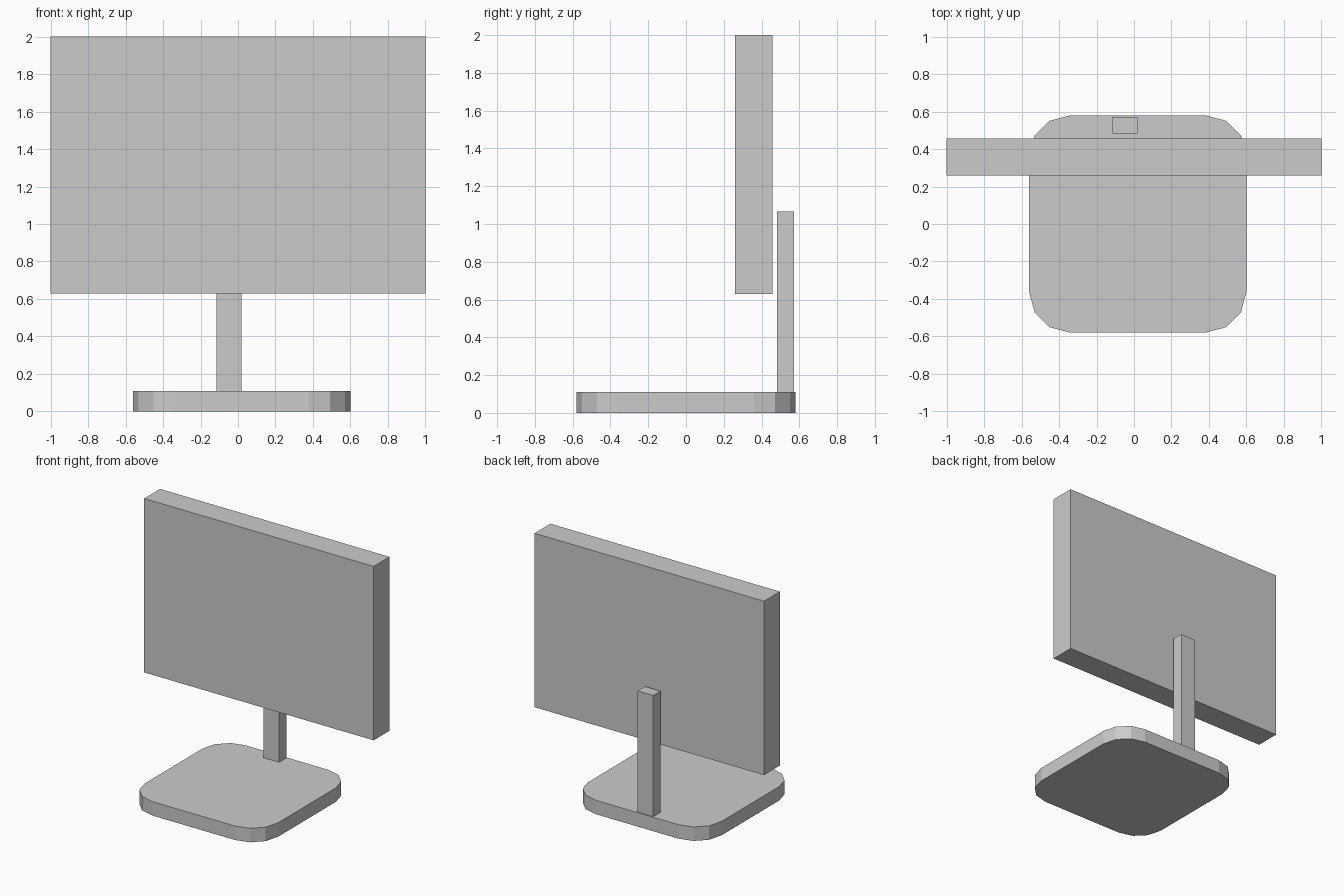
import bpy, bmesh
from mathutils import Vector

if "Cube" in bpy.data.objects:
    bpy.data.objects.remove(bpy.data.objects["Cube"])


def box(name, lo, hi, corner_radius=0.0, segments=3):
    """Axis-aligned box from two corners, optionally with rounded vertical edges."""
    lo, hi = Vector(lo), Vector(hi)
    size, mid = hi - lo, (hi + lo) / 2
    bm = bmesh.new()
    bmesh.ops.create_cube(bm, size=1.0)
    bmesh.ops.scale(bm, vec=size, verts=bm.verts)
    if corner_radius:
        upright = [e for e in bm.edges
                   if abs(e.verts[0].co.z - e.verts[1].co.z) > size.z / 2]
        bmesh.ops.bevel(bm, geom=upright, offset=corner_radius, offset_type='OFFSET',
                        segments=segments, profile=0.5, affect='EDGES')
    mesh = bpy.data.meshes.new(name)
    bm.to_mesh(mesh)
    bm.free()
    obj = bpy.data.objects.new(name, mesh)
    obj.location = mid
    bpy.context.collection.objects.link(obj)
    return obj


# Foot plate with faceted round corners
box("base", (-0.56, -0.58, 0.0), (0.60, 0.58, 0.11), corner_radius=0.22)

# Upright post behind the screen
box("stand_post", (-0.115, 0.482, 0.11), (0.02, 0.572, 1.065))

# Flat display panel
box("screen", (-1.0, 0.26, 0.63), (1.0, 0.457, 2.0))
